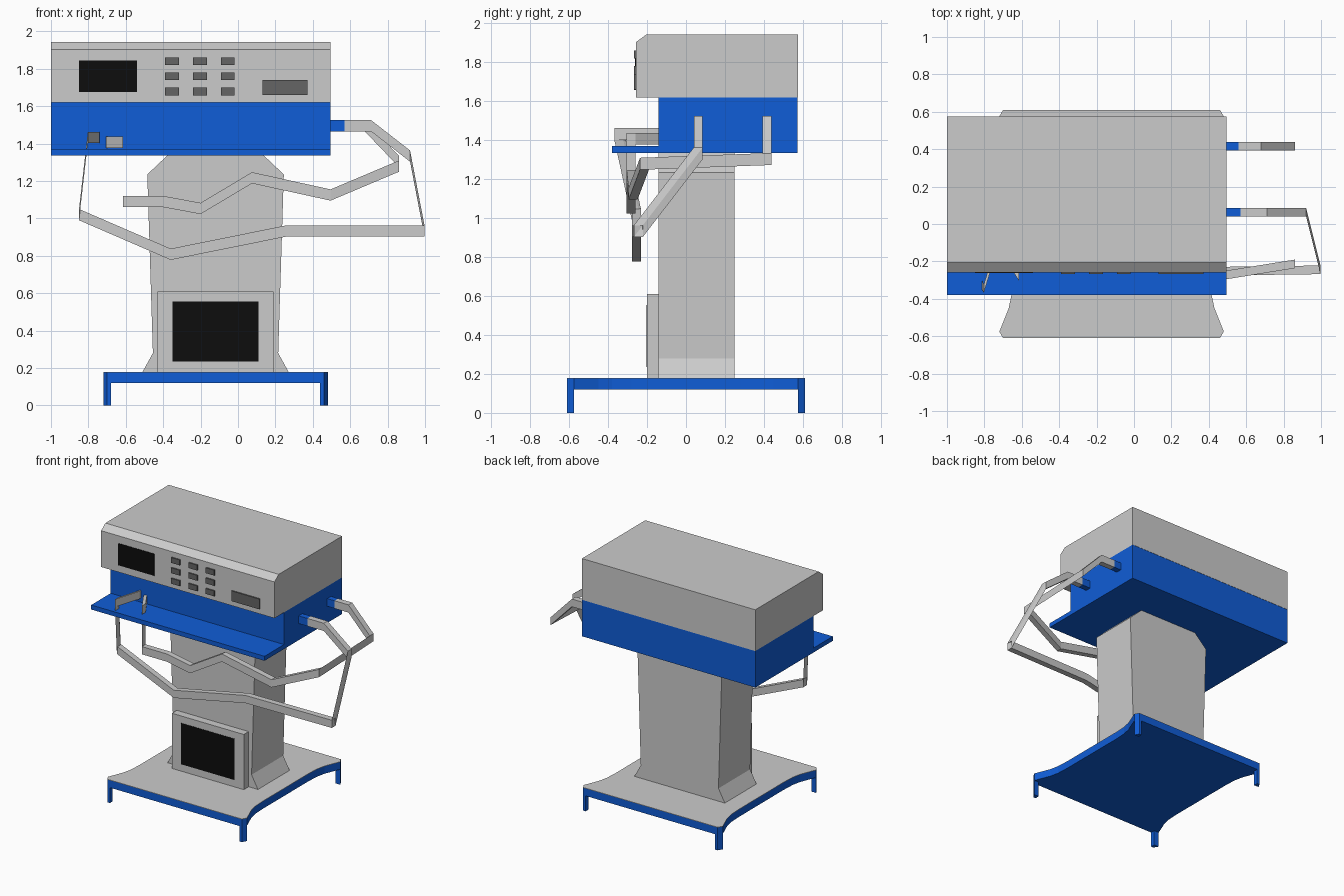
import bpy, bmesh
from mathutils import Vector

if "Cube" in bpy.data.objects:
    bpy.data.objects.remove(bpy.data.objects["Cube"])


def material(name, rgb):
    m = bpy.data.materials.new(name)
    m.diffuse_color = (*rgb, 1)
    m.use_nodes = True
    m.node_tree.nodes["Principled BSDF"].inputs["Base Color"].default_value = m.diffuse_color
    return m


BLUE = material("blue", (0.005, 0.11, 0.68))
DARK = material("dark_grey", (0.13, 0.13, 0.13))
BLACK = material("black", (0.004, 0.004, 0.004))


def loft(name, rings, mat=None):
    """Skin a list of equal-sized rings and cap both ends."""
    bm = bmesh.new()
    vs = [[bm.verts.new(p) for p in ring] for ring in rings]
    n = len(vs[0])
    for a, b in zip(vs, vs[1:]):
        for i in range(n):
            j = (i + 1) % n
            bm.faces.new((a[i], a[j], b[j], b[i]))
    bm.faces.new(vs[0][::-1])
    bm.faces.new(vs[-1])
    bmesh.ops.recalc_face_normals(bm, faces=bm.faces)
    me = bpy.data.meshes.new(name)
    bm.to_mesh(me)
    bm.free()
    ob = bpy.data.objects.new(name, me)
    bpy.context.collection.objects.link(ob)
    if mat:
        me.materials.append(mat)
    return ob


def prism(name, axis, profile, lo, hi, mat=None):
    """Extrude a 2D profile along one axis."""
    def put(p, t):
        p = list(p)
        p.insert("xyz".index(axis), t)
        return p
    return loft(name, [[put(p, t) for p in profile] for t in (lo, hi)], mat)


def box(name, x, y, z, mat=None):
    profile = [(x[0], z[0]), (x[1], z[0]), (x[1], z[1]), (x[0], z[1])]
    return prism(name, "y", profile, y[0], y[1], mat)


def arm(name, path, mat=None):
    """Sweep an upright rectangle along a path, keeping it in the yz plane."""
    section = [(-.023, -.03), (.023, -.03), (.023, .03), (-.023, .03)]
    return loft(name, [[Vector(p) + Vector((0, a, b)) for a, b in section]
                       for p in path], mat)


# Base plate with hollowed sides, grey top skin and four corner legs
CX = -0.12
side = [(.58, -.61), (.60, -.575), (.55, -.45), (.535, -.38), (.53, -.28)]
right = side + [(x, -y) for x, y in reversed(side)]
outline = [(CX + x, y) for x, y in right] + [(CX - x, y) for x, y in reversed(right)]
prism("base_plate", "z", outline, .12, .177, BLUE)
prism("base_top", "z", outline, .177, .18)
for sx, sn in ((-1, "left"), (1, "right")):
    for sy, fn in ((-1, "front"), (1, "back")):
        foot = [(.558, .575), (.60, .575), (.58, .61), (.558, .61)]
        prism(f"{fn}_{sn}_leg", "z", [(CX + sx * x, sy * y) for x, y in foot],
              0, .12, BLUE)

# Column with flared foot and chamfered top
half = [(.39, .18), (.335, .28), (.365, 1.235), (.257, 1.337)]
prism("column", "y", [(CX + x, z) for x, z in half]
      + [(CX - x, z) for x, z in reversed(half)], -.14, .25)

# Lower screen unit
box("lower_screen_housing", (-.43, .19), (-.2, -.14), (.18, .61))
box("lower_screen", (-.35, .11), (-.203, -.195), (.235, .555), BLACK)

# Head: blue body with front shelf, grey console above
prism("head_body", "x", [(-.38, 1.335), (.573, 1.335), (.573, 1.62), (-.14, 1.62),
                         (-.14, 1.37), (-.38, 1.37)], -1, .495, BLUE)
prism("console", "x", [(-.258, 1.62), (.575, 1.62), (.575, 1.942), (-.205, 1.942),
                       (-.258, 1.903)], -1, .495)

# Console front: screen, key grid, slot
box("console_screen", (-.85, -.54), (-.262, -.25), (1.675, 1.845), BLACK)
box("console_slot", (.13, .372), (-.268, -.25), (1.66, 1.74), DARK)
for i, x in enumerate((-.352, -.203, -.055)):
    for j, z in enumerate((1.84, 1.76, 1.678)):
        box(f"key_{i}_{j}", (x - .037, x + .037), (-.268, -.25),
            (z - .021, z + .021), DARK)

# Two hoses with blue sockets, looping from the side round to the shelf
Z = 1.495
arm("front_socket", [(.49, .063, Z), (.57, .063, Z)], BLUE)
arm("front_hose", [(.57, .063, Z), (.712, .063, Z), (.92, .063, 1.333),
                   (.997, -.245, .933), (.26, -.255, .933), (-.36, -.255, .808),
                   (-.85, -.255, 1.02), (-.803, -.345, 1.432), (-.74, -.14, 1.432)])
arm("back_socket", [(.49, .415, Z), (.558, .415, Z)], BLUE)
arm("back_hose", [(.558, .415, Z), (.678, .415, Z), (.862, .415, 1.303),
                  (.862, -.213, 1.28), (.495, -.272, 1.125), (.075, -.282, 1.217),
                  (-.2, -.282, 1.053), (-.4, -.282, 1.09), (-.615, -.282, 1.09),
                  (-.615, -.282, 1.407), (-.705, -.135, 1.407)])
